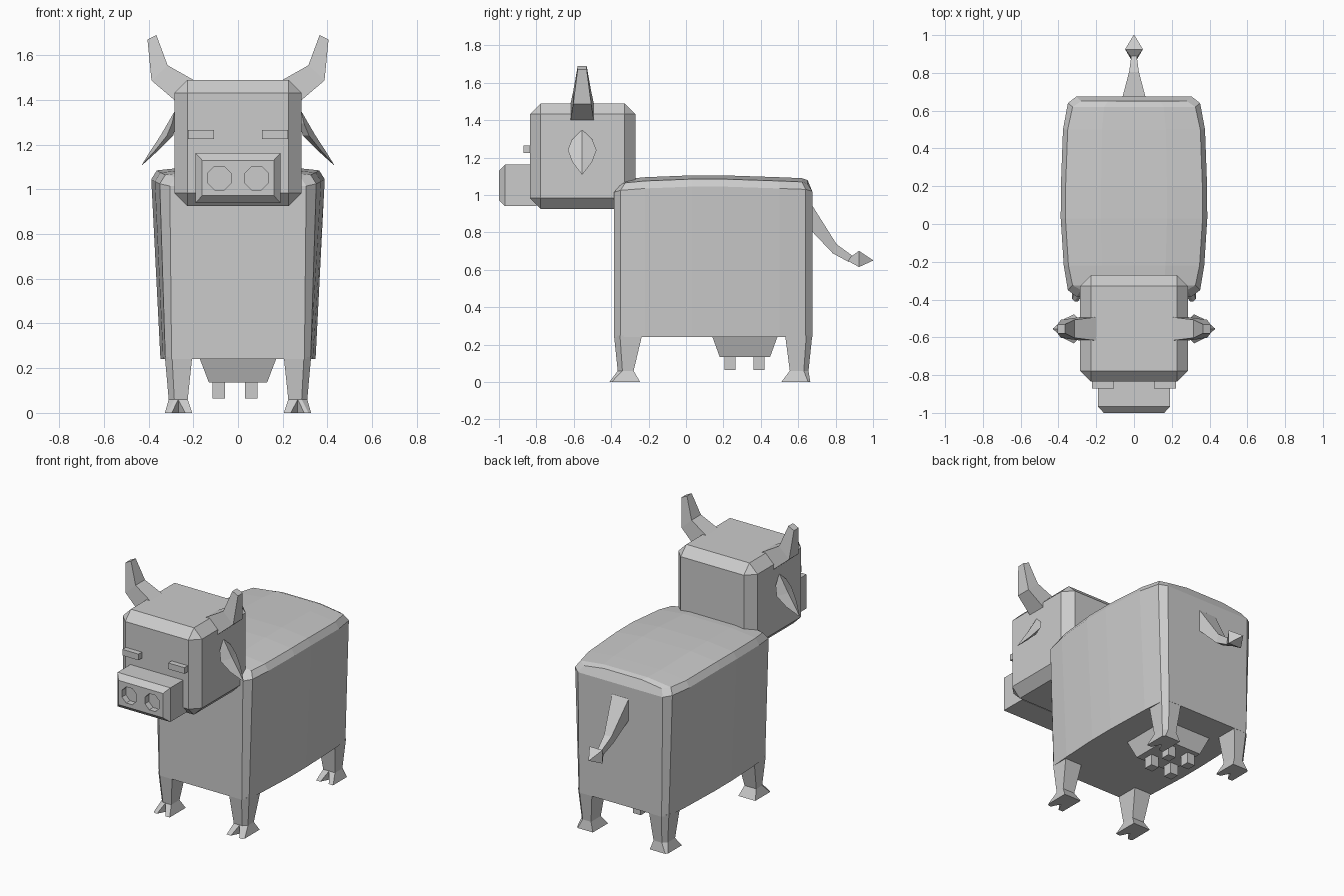
import bpy
import bmesh
from math import pi
from mathutils import Matrix

if "Cube" in bpy.data.objects:
    bpy.data.objects.remove(bpy.data.objects["Cube"])

GREY = (0.6, 0.6, 0.6, 1)
mat = bpy.data.materials.new("plain grey")
mat.use_nodes = True
mat.diffuse_color = GREY
mat.node_tree.nodes["Principled BSDF"].inputs["Base Color"].default_value = GREY


def finish(bm, name):
    """Clean the mesh and put it in the scene."""
    bmesh.ops.remove_doubles(bm, verts=bm.verts, dist=0.0005)
    bmesh.ops.recalc_face_normals(bm, faces=bm.faces)
    mesh = bpy.data.meshes.new(name)
    bm.to_mesh(mesh)
    bm.free()
    mesh.materials.append(mat)
    obj = bpy.data.objects.new(name, mesh)
    bpy.context.collection.objects.link(obj)
    return obj


def loft(name, rings):
    """Skin a row of closed rings and cap both ends."""
    bm = bmesh.new()
    rows = [[bm.verts.new(p) for p in ring] for ring in rings]
    for a, b in zip(rows, rows[1:]):
        for i in range(len(a)):
            j = (i + 1) % len(a)
            bm.faces.new((a[i], a[j], b[j], b[i]))
    bm.faces.new(rows[0])
    bm.faces.new(rows[-1])
    return finish(bm, name)


def box(name, lo, hi, bevel=0):
    bm = bmesh.new()
    size = [h - l for l, h in zip(lo, hi)]
    mid = [(h + l) / 2 for l, h in zip(lo, hi)]
    bmesh.ops.create_cube(bm, size=1, matrix=Matrix.Translation(mid) @ Matrix.Diagonal((*size, 1)))
    if bevel:
        bmesh.ops.bevel(bm, geom=bm.edges[:], offset=bevel, segments=1, affect='EDGES')
    return finish(bm, name)


def rect(x, y0, y1, z0, z1):
    return [(-x, y0, z0), (x, y0, z0), (x, y1, z1), (-x, y1, z1)]


# Body: one row per station along y, going up one flank and over the domed back
# (y, lower half width, upper half width, shoulder height, inset y)
stations = [(-0.385, 0.297, 0.305, 1.015, -0.35), (-0.35, 0.325, 0.35, 1.025, -0.325),
            (-0.22, 0.335, 0.372, 1.035, -0.22), (0.03, 0.347, 0.388, 1.045, 0.03),
            (0.2, 0.347, 0.387, 1.045, 0.2), (0.5, 0.337, 0.376, 1.035, 0.5),
            (0.64, 0.325, 0.35, 1.03, 0.62), (0.675, 0.297, 0.305, 1.02, 0.65)]
bm = bmesh.new()
rows = []
for y, low, high, z, inset in stations:
    crown = z + 0.04
    half = [(low, y, 0.24), (high, y, z), (high - 0.025, inset, crown), (high * 0.45, inset, crown + 0.02)]
    full = half + [(-px, py, pz) for px, py, pz in reversed(half)]
    rows.append([bm.verts.new(p) for p in full])
for a, b in zip(rows, rows[1:]):
    for i in range(len(a)):
        j = (i + 1) % len(a)
        bm.faces.new((a[i], a[j], b[j], b[i]))
for row in (rows[0], rows[-1]):
    bm.faces.new((row[0], row[1], row[-2], row[-1]))
    bm.faces.new(row[1:-1])
finish(bm, "body")

# Legs with cloven hooves
for side, s in (("left", 1), ("right", -1)):
    for end, top, neck, sole, front in (("front", (-0.385, -0.235), (-0.365, -0.28), (-0.41, -0.245), True),
                                        ("back", (0.53, 0.675), (0.555, 0.655), (0.51, 0.665), False)):
        def ring(xi, xo, ys, z, cut, notch=0):
            y0, y1 = ys
            xm = (xi + xo) / 2
            f, b = (cut, 0) if front else (0, cut)
            pts = [(xi, y0), (xm - notch, y0), (xm, y0 + 2 * notch), (xm + notch, y0),
                   (xo - f, y0), (xo, y0 + f), (xo, y1 - b), (xo - b, y1), (xi, y1)]
            return [(s * x, y, z) for x, y in pts]
        loft(f"{end}_{side}_leg", [ring(0.205, 0.327, top, 0.25, 0.032),
                                   ring(0.225, 0.31, neck, 0.06, 0.025),
                                   ring(0.205, 0.327, sole, 0, 0.012, 0.03)])

# Udder and teats
loft("udder", [rect(0.172, 0.14, 0.49, 0.245, 0.245), rect(0.13, 0.18, 0.45, 0.135, 0.135)])
for x in (-0.115, 0.032):
    for y in (0.205, 0.36):
        box("teat", (x, y, 0.065), (x + 0.056, y + 0.06, 0.14))

# Head
box("head", (-0.285, -0.835, 0.925), (0.285, -0.27, 1.49), 0.058)

# Snout with chamfered front and sunken nostrils
snout = loft("snout", [rect(0.19, y, y, 0.94, 1.162)[:2] + [(0.19, y, 1.162), (-0.19, y, 1.162)]
                       for y in (-0.8, -0.967)]
             + [[(-0.16, -1, 0.972), (0.16, -1, 0.972), (0.16, -1, 1.13), (-0.16, -1, 1.13)]])
bm = bmesh.new()
for x in (-0.083, 0.083):
    place = Matrix.Translation((x, -1, 1.05)) @ Matrix.Rotation(pi / 2, 4, 'X') @ Matrix.Rotation(pi / 8, 4, 'Z')
    bmesh.ops.create_cone(bm, cap_ends=True, segments=8, radius1=0.057, radius2=0.057, depth=0.08, matrix=place)
cutter = finish(bm, "nostril_cutter")
cutter.hide_render = True
cut = snout.modifiers.new("nostrils", 'BOOLEAN')
cut.operation, cut.object, cut.solver = 'DIFFERENCE', cutter, 'EXACT'
graph = bpy.context.evaluated_depsgraph_get()
snout.data = bpy.data.meshes.new_from_object(snout.evaluated_get(graph))
snout.modifiers.clear()
bpy.data.objects.remove(cutter)

# Eyes, horns and ears on both sides
HEAD_Y = -0.555
for side, s in (("left", 1), ("right", -1)):
    x0, x1 = sorted((s * 0.107, s * 0.223))
    box(f"{side}_eye", (x0, -0.87, 1.225), (x1, -0.82, 1.265))

    # inner edge, outer edge and half depth of each horn section
    horn = [((0.15, 1.46), (0.24, 1.37), 0.063), ((0.2, 1.49), (0.285, 1.4), 0.062),
            ((0.315, 1.555), (0.387, 1.487), 0.048), ((0.365, 1.69), (0.405, 1.67), 0.024)]
    loft(f"{side}_horn", [[(s * i[0], HEAD_Y - w, i[1]), (s * o[0], HEAD_Y - w, o[1]),
                           (s * o[0], HEAD_Y + w, o[1]), (s * i[0], HEAD_Y + w, i[1])] for i, o, w in horn])

    # ridge x, rim x, underside x, height and half width of each ear section
    ear = [(0.286, 0.284, 0.28, 1.345, 0.004), (0.315, 0.295, 0.275, 1.295, 0.055),
           (0.347, 0.318, 0.29, 1.24, 0.077), (0.39, 0.37, 0.355, 1.175, 0.052),
           (0.43, 0.429, 0.427, 1.11, 0.002)]
    loft(f"{side}_ear", [[(s * r, HEAD_Y, z), (s * e, HEAD_Y + w, z),
                          (s * u, HEAD_Y, z), (s * e, HEAD_Y - w, z)] for r, e, u, z, w in ear])

# Tail and pointed tuft
loft("tail", [rect(0.064, 0.66, 0.66, 0.81, 0.955), rect(0.06, 0.676, 0.676, 0.803, 0.942),
              rect(0.026, 0.785, 0.805, 0.688, 0.737), rect(0.014, 0.87, 0.89, 0.642, 0.675)])
loft("tail_tuft", [rect(0.012, 0.865, 0.88, 0.648, 0.668), rect(0.047, 0.925, 0.925, 0.615, 0.702),
                   rect(0.002, 1.0, 1.0, 0.649, 0.651)])
